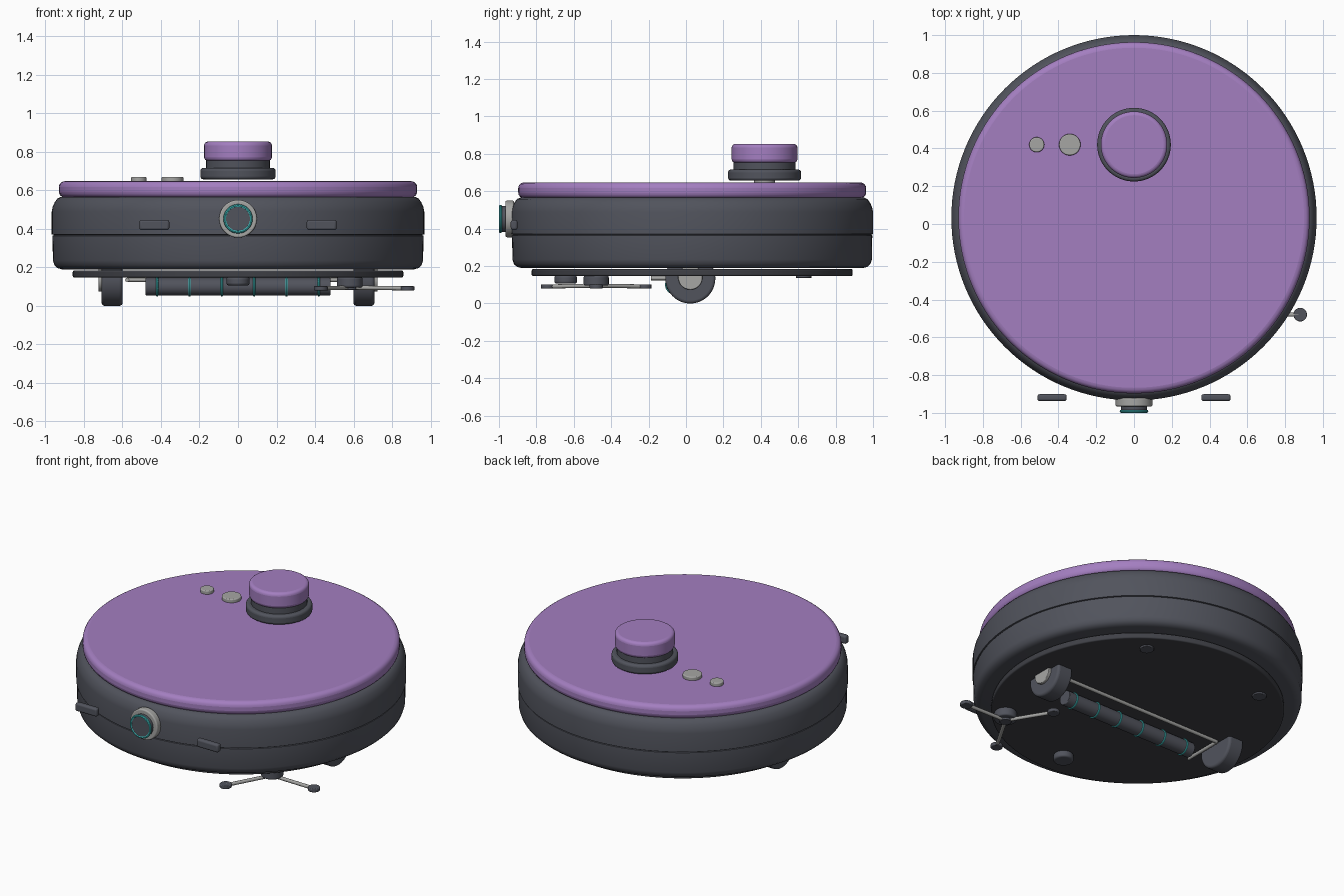
import bpy, bmesh, math
from mathutils import Vector

if "Cube" in bpy.data.objects:
    bpy.data.objects.remove(bpy.data.objects["Cube"], do_unlink=True)


def material(name, rgb):
    m = bpy.data.materials.new(name)
    m.use_nodes = True
    m.diffuse_color = (*rgb, 1)
    m.node_tree.nodes["Principled BSDF"].inputs["Base Color"].default_value = (*rgb, 1)
    return m


PURPLE = material("purple", (0.37, 0.21, 0.53))
DARK = material("dark_grey", (0.082, 0.087, 0.108))
CHARCOAL = material("charcoal", (0.05, 0.052, 0.062))
GREY = material("light_grey", (0.38, 0.38, 0.37))
TEAL = material("teal", (0.05, 0.5, 0.5))

CY = 0.033          # centre of the round body
AXES = {"x": (0, math.pi / 2, 0), "y": (math.pi / 2, 0, 0), "z": (0, 0, 0)}


def finish(ob, name, mat, bevel=0):
    ob.name = ob.data.name = name
    ob.data.materials.append(mat)
    if bevel:
        b = ob.modifiers.new("rounding", "BEVEL")
        b.width, b.segments, b.limit_method = bevel, 4, "ANGLE"
    bpy.ops.object.select_all(action="DESELECT")
    ob.select_set(True)
    bpy.context.view_layer.objects.active = ob
    bpy.ops.object.shade_smooth_by_angle(angle=math.radians(35))
    return ob


def disc(name, loc, r, depth, mat, axis="z", bevel=0, sides=48):
    bpy.ops.mesh.primitive_cylinder_add(vertices=sides, radius=r, depth=depth,
                                        location=loc, rotation=AXES[axis])
    return finish(bpy.context.object, name, mat, bevel)


def disc_z(name, x, y, z0, z1, r, mat, bevel=0, sides=48):
    return disc(name, (x, y, (z0 + z1) / 2), r, z1 - z0, mat, "z", bevel, sides)


def rod(name, a, b, r, mat):
    a, b = Vector(a), Vector(b)
    ob = disc(name, (a + b) / 2, r, (b - a).length, mat, sides=12)
    ob.rotation_euler = (b - a).to_track_quat("Z", "Y").to_euler()
    return ob


def ring(name, loc, major, minor, mat, axis):
    bpy.ops.mesh.primitive_torus_add(location=loc, rotation=AXES[axis], major_radius=major,
                                     minor_radius=minor, major_segments=48, minor_segments=8)
    return finish(bpy.context.object, name, mat)


def lathe(name, profile, loc, mat, steps=128):
    bm = bmesh.new()
    verts = [bm.verts.new((r, 0, z)) for r, z in profile]
    edges = [bm.edges.new(p) for p in zip(verts, verts[1:])]
    bmesh.ops.spin(bm, geom=verts + edges, cent=(0, 0, 0), axis=(0, 0, 1),
                   angle=math.tau, steps=steps)
    bmesh.ops.remove_doubles(bm, verts=bm.verts, dist=0.0001)
    bmesh.ops.recalc_face_normals(bm, faces=bm.faces)
    me = bpy.data.meshes.new(name)
    bm.to_mesh(me)
    bm.free()
    ob = bpy.data.objects.new(name, me)
    bpy.context.collection.objects.link(ob)
    ob.location = loc
    return finish(ob, name, mat)


# Body shell with a thin seam between the lower shell and the bumper band
lathe("body_shell", [(0, .19), (.915, .19), (.937, .196), (.953, .211), (.961, .235),
                     (.963, .364), (.958, .366), (.958, .369), (.967, .371),
                     (.967, .49), (.962, .515), (.951, .539), (.937, .558),
                     (.92, .566), (0, .566)], (0, CY, 0), DARK)
disc_z("lid", 0, CY, .563, .647, .93, PURPLE, .03, 128)
disc_z("base_plate", 0, CY, .147, .184, .858, CHARCOAL, .008, 128)

# Sensor turret and buttons on the lid
TY = 0.42
disc_z("turret_base", 0, TY, .657, .716, .195, DARK, .015, 64)
disc_z("turret_neck", 0, TY, .70, .76, .165, DARK, 0, 64)
disc_z("turret_cap", 0, TY, .752, .853, .176, PURPLE, .02, 64)
disc_z("large_button", -.34, TY, .643, .67, .057, GREY, .006)
disc_z("small_button", -.515, TY, .643, .67, .04, GREY, .006)

# Front camera
CZ = 0.452
disc("camera_bezel", (0, -.943, CZ), .098, .045, GREY, "y", .008)
disc("camera_barrel", (0, -.97, CZ), .07, .05, DARK, "y")
ring("camera_ring", (0, -.992, CZ), .068, .008, TEAL, "y")
disc("camera_lens", (0, -.99, CZ), .064, .014, DARK, "y")

# Parts mirrored left and right
for side, s in (("left", 1), ("right", -1)):
    bpy.ops.mesh.primitive_cube_add(size=1, location=(s * .434, -.919, .42))
    bump = bpy.context.object
    bump.scale = (.155, .036, .053)
    bpy.ops.object.transform_apply(location=False, rotation=False, scale=True)
    finish(bump, side + "_front_sensor", DARK, .012)
    disc(side + "_wheel", (s * .654, .023, .134), .134, .108, DARK, "x", .015)
    disc(side + "_wheel_hub", (s * .712, .023, .139), .065, .026, GREY, "x", .004)
    disc_z(side + "_cliff_sensor", s * .43, .63, .136, .15, .042, DARK, .004, 32)
    rod(side + "_brush_frame_arm", (s * .575, -.187, .135), (s * .575, .07, .135), .011, GREY)

# Main roller brush with its rear frame bar
rod("brush_frame_bar", (-.575, .07, .135), (.575, .07, .135), .011, GREY)
disc("roller_brush", (0, -.06, .1), .046, .96, DARK, "x", .004, 32)
for i in range(6):
    ring(f"roller_ring_{i + 1}", (-.42 + .168 * i, -.06, .1), .046, .006, TEAL, "x")

# Front caster
disc_z("caster", 0, -.643, .106, .15, .06, DARK, .012, 32)

# Three-armed side brush
BX, BY = .58, -.48
disc_z("side_brush_hub", BX, BY, .095, .15, .067, DARK, .01, 32)
disc_z("side_brush_cap", BX, BY, .082, .1, .035, DARK, .004, 32)
for i in range(3):
    a = math.tau * i / 3
    x, y = BX + .3 * math.cos(a), BY + .3 * math.sin(a)
    rod(f"side_brush_arm_{i + 1}", (BX, BY, .095), (x, y, .091), .011, GREY)
    disc_z(f"side_brush_tip_{i + 1}", x, y, .08, .102, .036, DARK, .005, 24)
